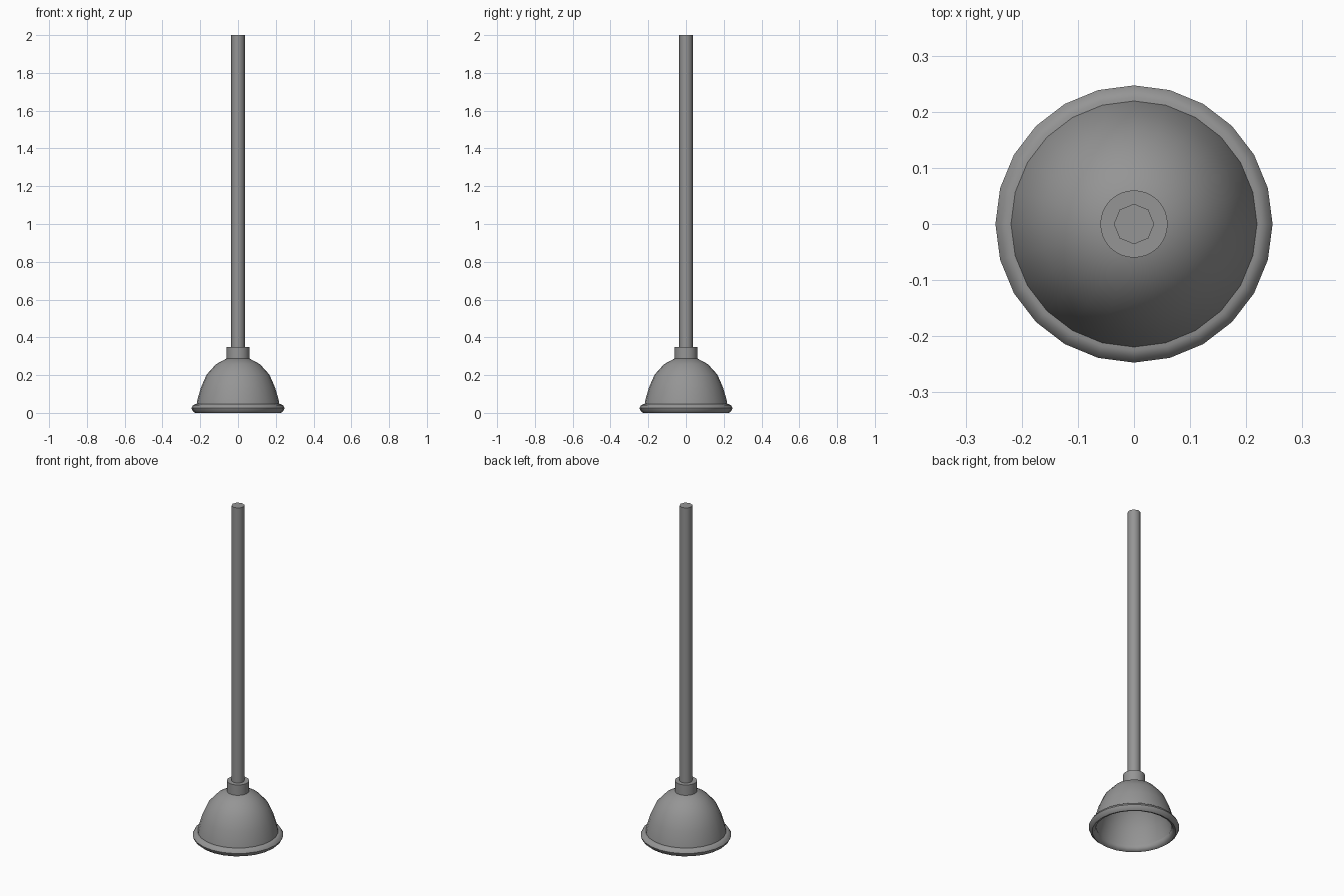
import bpy
import bmesh
import math

cube = bpy.data.objects.get("Cube")
if cube:
    bpy.data.objects.remove(cube, do_unlink=True)

grey = bpy.data.materials.new("mid_grey")
grey.use_nodes = True
COLOUR = (0.3, 0.3, 0.3, 1)
grey.diffuse_color = COLOUR
grey.node_tree.nodes["Principled BSDF"].inputs["Base Color"].default_value = COLOUR


def lathe(name, profile, sides, sharp_angle=40):
    """Spin a radius/height profile around the z axis."""
    bm = bmesh.new()
    verts = [bm.verts.new((r, 0, z)) for r, z in profile]
    edges = [bm.edges.new(pair) for pair in zip(verts, verts[1:])]
    bmesh.ops.spin(bm, geom=verts + edges, cent=(0, 0, 0), axis=(0, 0, 1),
                   angle=math.tau, steps=sides, use_merge=True)
    bmesh.ops.remove_doubles(bm, verts=bm.verts, dist=0.0005)
    bmesh.ops.recalc_face_normals(bm, faces=bm.faces)
    mesh = bpy.data.meshes.new(name)
    bm.to_mesh(mesh)
    bm.free()
    mesh.materials.append(grey)
    obj = bpy.data.objects.new(name, mesh)
    bpy.context.collection.objects.link(obj)
    bpy.ops.object.select_all(action='DESELECT')
    obj.select_set(True)
    bpy.context.view_layer.objects.active = obj
    bpy.ops.object.shade_smooth_by_angle(angle=math.radians(sharp_angle))
    return obj


# Long handle with eight sides
lathe("handle", [(0, 0.3), (0.036, 0.3), (0.036, 2), (0, 2)], 8, 50)

# Round socket gripping the handle
lathe("socket", [(0, 0.28), (0.06, 0.28), (0.06, 0.35), (0, 0.35)], 32)

# Hollow rubber cup: outer wall, then inner wall
outer = [(0.222, 0.03), (0.215, 0.07), (0.196, 0.135), (0.166, 0.203),
         (0.116, 0.258), (0.06, 0.288), (0, 0.292)]
inner = [(r * 0.95, z - 0.012) for r, z in reversed(outer)]
lathe("cup", outer[:-1] + [outer[-1]] + inner + [outer[0]], 24, 50)

# Rounded lip around the cup mouth
lip = [(0.226, 0.046), (0.238, 0.041), (0.247, 0.026), (0.241, 0.011),
       (0.228, 0.0), (0.215, 0.004), (0.208, 0.016), (0.206, 0.03),
       (0.212, 0.046)]
lathe("lip", lip + [lip[0]], 24, 50)
